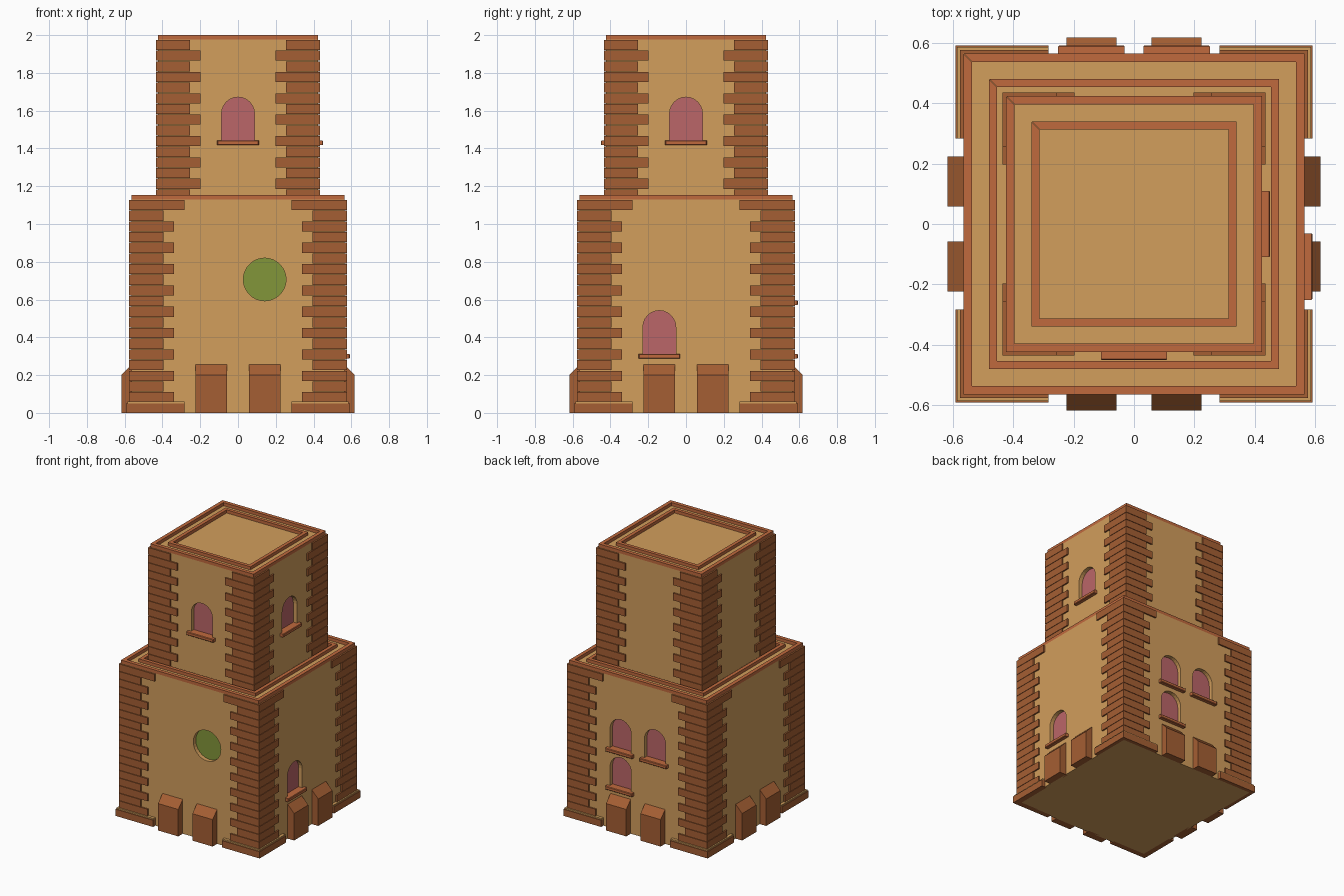
import bpy, bmesh, math
from mathutils import Matrix, Vector

if "Cube" in bpy.data.objects:
    bpy.data.objects.remove(bpy.data.objects["Cube"])

M = 0.2825          # wall module
ROW = M / 5         # brick course


def mat(name, col):
    m = bpy.data.materials.new(name)
    m.diffuse_color = (*col, 1)
    m.use_nodes = True
    m.node_tree.nodes["Principled BSDF"].inputs["Base Color"].default_value = m.diffuse_color
    return m


PLASTER = mat("plaster", (0.645, 0.342, 0.107))
BRICK = mat("brick", (0.376, 0.114, 0.033))
TRIM = mat("trim", (0.527, 0.144, 0.048))
GLASS = mat("window_pane", (0.497, 0.133, 0.138))
GREEN = mat("round_pane", (0.223, 0.305, 0.042))


def finish(name, bm, m):
    bmesh.ops.recalc_face_normals(bm, faces=bm.faces[:])
    me = bpy.data.meshes.new(name)
    bm.to_mesh(me)
    bm.free()
    me.materials.append(m)
    ob = bpy.data.objects.new(name, me)
    bpy.context.collection.objects.link(ob)
    return ob


def prism(bm, pts, vec):
    """Extrude a closed 3D outline along a vector."""
    face = bm.faces.new([bm.verts.new(p) for p in pts])
    top = bmesh.ops.extrude_face_region(bm, geom=[face])["geom"]
    bmesh.ops.translate(bm, vec=vec, verts=[v for v in top if isinstance(v, bmesh.types.BMVert)])
    if face.is_valid and not any(len(e.link_faces) > 1 for e in face.edges):
        bm.faces.new(list(reversed(face.verts)))


def box(bm, x, y, z):
    prism(bm, [(x[0], y[0], z[0]), (x[1], y[0], z[0]), (x[1], y[1], z[0]), (x[0], y[1], z[0])],
          Vector((0, 0, z[1] - z[0])))


def turn(ob, side):
    """Rotate a part made for the front: 0 front, 1 right, 2 back, 3 left."""
    ob.data.transform(Matrix.Rotation(side * math.pi / 2, 4, 'Z'))
    return ob


def arch(c, z0):
    r = 0.087
    pts = [(c - r, z0), (c + r, z0)]
    return pts + [(c + r * math.cos(a * math.pi / 12), z0 + 0.167 + r * math.sin(a * math.pi / 12))
                  for a in range(13)]


def circle(c, z, r=0.113):
    return [(c + r * math.cos(a * math.pi / 16), z + r * math.sin(a * math.pi / 16)) for a in range(32)]


def slab(name, outline, y0, y1, m, side):
    bm = bmesh.new()
    prism(bm, [(x, y0, z) for x, z in outline], Vector((0, y1 - y0, 0)))
    return turn(finish(name, bm, m), side)


# Plaster bodies of the two storeys
def wall(name, h, z0, z1):
    bm = bmesh.new()
    box(bm, (-h, h), (-h, h), (z0, z1))
    return finish(name, bm, PLASTER)


lower = wall("lower_walls", 2 * M, 0, 4 * M)
upper = wall("upper_walls", 1.5 * M, 4 * M, 7 * M)


# Recessed openings with panes
def opening(body, h, outline, side, m, name):
    cut = slab("cutter", outline, -h - 0.05, -h + 0.035, PLASTER, side)
    cut.hide_render = True
    mod = body.modifiers.new("recess", 'BOOLEAN')
    mod.operation, mod.solver, mod.object = 'DIFFERENCE', 'EXACT', cut
    with bpy.context.temp_override(object=body, active_object=body):
        bpy.ops.object.modifier_apply(modifier=mod.name)
    bpy.data.objects.remove(cut)
    slab(name, outline, -h + 0.03, -h + 0.04, m, side)


def window(body, h, c, z, side):
    opening(body, h, arch(c, z + 0.005), side, GLASS, "window_pane")
    bm = bmesh.new()
    box(bm, (c - 0.11, c + 0.11), (-h - 0.027, -h + 0.03), (z + 0.005, z + 0.03))
    bmesh.ops.bevel(bm, geom=[e for e in bm.edges if all(v.co.y < -h for v in e.verts)],
                    offset=0.004, segments=1, affect='EDGES')
    turn(finish("window_sill", bm, TRIM), side)


window(upper, 1.5 * M, 0, 5 * M, 0)
window(upper, 1.5 * M, 0, 5 * M, 1)
window(lower, 2 * M, -M / 2, M, 1)
for c, z in ((-M / 2, M), (-M / 2, 2 * M), (M / 2, 2 * M)):
    window(lower, 2 * M, c, z, 2)
opening(lower, 2 * M, circle(M / 2, 2.5 * M), 0, GREEN, "round_window")


# Toothed brick corners, one L-shaped brick per course
def quoins(name, h, inner, z0, n, odd):
    for side in range(4):
        bm = bmesh.new()
        for i in range(n):
            t = n - 1 - i
            step = 0 if i in (0, n - 1) and odd else (2 if t % 2 == odd else 1)
            e, o, w = inner + step * ROW, h + 0.011, h - 0.012
            z = z0 + i * ROW
            prism(bm, [(e, -o, z), (o, -o, z), (o, -e, z), (w, -e, z), (w, -w, z), (e, -w, z)],
                  Vector((0, 0, ROW - 0.003)))
        turn(finish(name, bm, BRICK), side)


quoins("lower_corner_bricks", 2 * M, M, 0, 20, 1)
quoins("upper_corner_bricks", 1.5 * M, M / 2, 4 * M, 15, 0)

# Corner plinths with plaster caps, and sloped buttresses
for side in range(4):
    for name, m, o, z0, z1 in (("corner_plinth", BRICK, 0.592, 0, 0.05), ("plinth_cap", PLASTER, 0.586, 0.05, 0.06)):
        bm = bmesh.new()
        w = 0.55
        prism(bm, [(M, -o, z0), (o, -o, z0), (o, -M, z0), (w, -M, z0), (w, -w, z0), (M, -w, z0)],
              Vector((0, 0, z1 - z0)))
        turn(finish(name, bm, m), side)
    for c in (-M / 2, M / 2):
        bm = bmesh.new()
        prism(bm, [(c - 0.083, y, z) for y, z in
                   ((-0.55, 0), (-0.618, 0), (-0.618, 0.2), (-0.565, 0.255), (-0.55, 0.255))],
              Vector((0.166, 0, 0)))
        turn(finish("buttress", bm, BRICK), side)


# Roof rings: an edge coping and an inner curb on each storey
def ring(name, o, i, z0, z1):
    bm = bmesh.new()
    for side in range(4):
        loc = [(-o, -o, z0), (o, -o, z0), (i, -i, z0), (-i, -i, z0)]
        rot = Matrix.Rotation(side * math.pi / 2, 3, 'Z')
        prism(bm, [rot @ Vector(p) for p in loc], Vector((0, 0, z1 - z0)))
    finish(name, bm, TRIM)


for h, z in ((2 * M, 4 * M), (1.5 * M, 7 * M)):
    ring("roof_coping", h, h - 0.028, z, z + 0.0235)
    ring("roof_curb", h - 0.085, h - 0.111, z, z + 0.0235)
